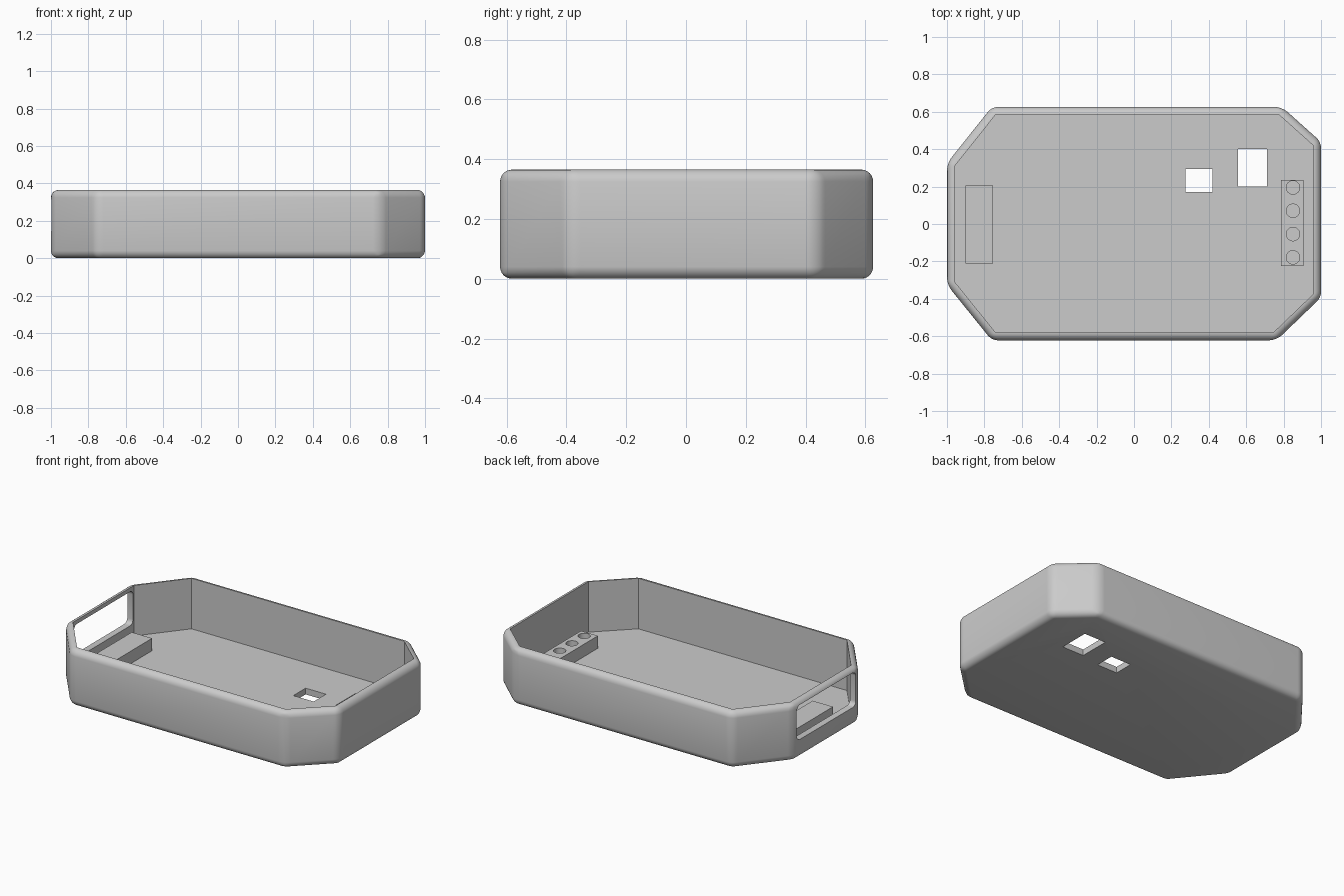
import bpy, bmesh, math
from mathutils import Vector

if "Cube" in bpy.data.objects:
    bpy.data.objects.remove(bpy.data.objects["Cube"])

HEIGHT, FLOOR, WALL = 0.365, 0.04, 0.042

grey = bpy.data.materials.new("light grey plastic")
grey.diffuse_color = (0.6, 0.6, 0.6, 1)
grey.use_nodes = True
grey.node_tree.nodes["Principled BSDF"].inputs["Base Color"].default_value = grey.diffuse_color

# Inner outline of the tray, counter-clockwise
INNER = [Vector(p) for p in [(-0.958, -0.31), (-0.74, -0.58), (0.745, -0.58), (0.958, -0.375),
                             (0.958, 0.42), (0.775, 0.584), (-0.74, 0.584), (-0.958, 0.31)]]


def offset(points, d):
    """Push every side of a convex outline outwards by d."""
    result = []
    for i, p in enumerate(points):
        a = (p - points[i - 1]).normalized()
        b = (points[(i + 1) % len(points)] - p).normalized()
        na, nb = Vector((a.y, -a.x)), Vector((b.y, -b.x))
        result.append(p + (na + nb) * (d / (1 + na.dot(nb))))
    return result


def prism(name, points, z0, z1):
    bm = bmesh.new()
    face = bm.faces.new([bm.verts.new((p[0], p[1], z0)) for p in points])
    top = bmesh.ops.extrude_face_region(bm, geom=[face])["geom"]
    bmesh.ops.translate(bm, vec=(0, 0, z1 - z0), verts=[v for v in top if isinstance(v, bmesh.types.BMVert)])
    bmesh.ops.recalc_face_normals(bm, faces=bm.faces)
    mesh = bpy.data.meshes.new(name)
    bm.to_mesh(mesh)
    bm.free()
    mesh.materials.append(grey)
    ob = bpy.data.objects.new(name, mesh)
    bpy.context.collection.objects.link(ob)
    return ob


def box(name, x0, x1, y0, y1, z0, z1):
    return prism(name, [(x0, y0), (x1, y0), (x1, y1), (x0, y1)], z0, z1)


def apply_modifiers(ob):
    deps = bpy.context.evaluated_depsgraph_get()
    mesh = bpy.data.meshes.new_from_object(ob.evaluated_get(deps))
    ob.modifiers.clear()
    ob.data = mesh


def bevel(ob, width, segments):
    mod = ob.modifiers.new("bevel", "BEVEL")
    mod.width, mod.segments = width, segments
    mod.limit_method, mod.angle_limit = "ANGLE", math.radians(30)
    apply_modifiers(ob)


def cut(ob, cutter):
    mod = ob.modifiers.new("cut", "BOOLEAN")
    mod.operation, mod.object, mod.solver = "DIFFERENCE", cutter, "EXACT"
    apply_modifiers(ob)
    bpy.data.objects.remove(cutter)


# Tray shell with rounded outer edges and a sharp cavity
tray = prism("tray", offset(INNER, WALL), 0, HEIGHT)
bevel(tray, 0.04, 6)
cut(tray, prism("cavity", INNER, FLOOR, 1))

# Rounded window in the left end wall
window = box("window_cutter", -1.2, -0.93, -0.3, 0.3, 0.12, 0.34)
bevel(window, 0.03, 5)
cut(tray, window)

# Two openings through the floor
cut(tray, box("small_opening", 0.275, 0.42, 0.17, 0.295, -0.1, 0.1))
cut(tray, box("large_opening", 0.555, 0.71, 0.2, 0.4, -0.1, 0.1))

# Plain support block beside the window
box("support_block", -0.9, -0.755, -0.21, 0.205, FLOOR - 0.01, 0.12)

# Socket block with four round holes
socket = box("socket_block", 0.785, 0.905, -0.225, 0.235, FLOOR - 0.01, 0.12)
for i in range(4):
    y = 0.195 - 0.1245 * i
    circle = [(0.85 + 0.036 * math.cos(a), y + 0.036 * math.sin(a))
              for a in (k * math.tau / 32 for k in range(32))]
    cut(socket, prism("hole_cutter", circle, FLOOR, 0.2))

# Smooth curves, sharp corners
for ob in (tray, socket):
    bpy.ops.object.select_all(action="DESELECT")
    ob.select_set(True)
    bpy.context.view_layer.objects.active = ob
    bpy.ops.object.shade_smooth_by_angle(angle=math.radians(30))
